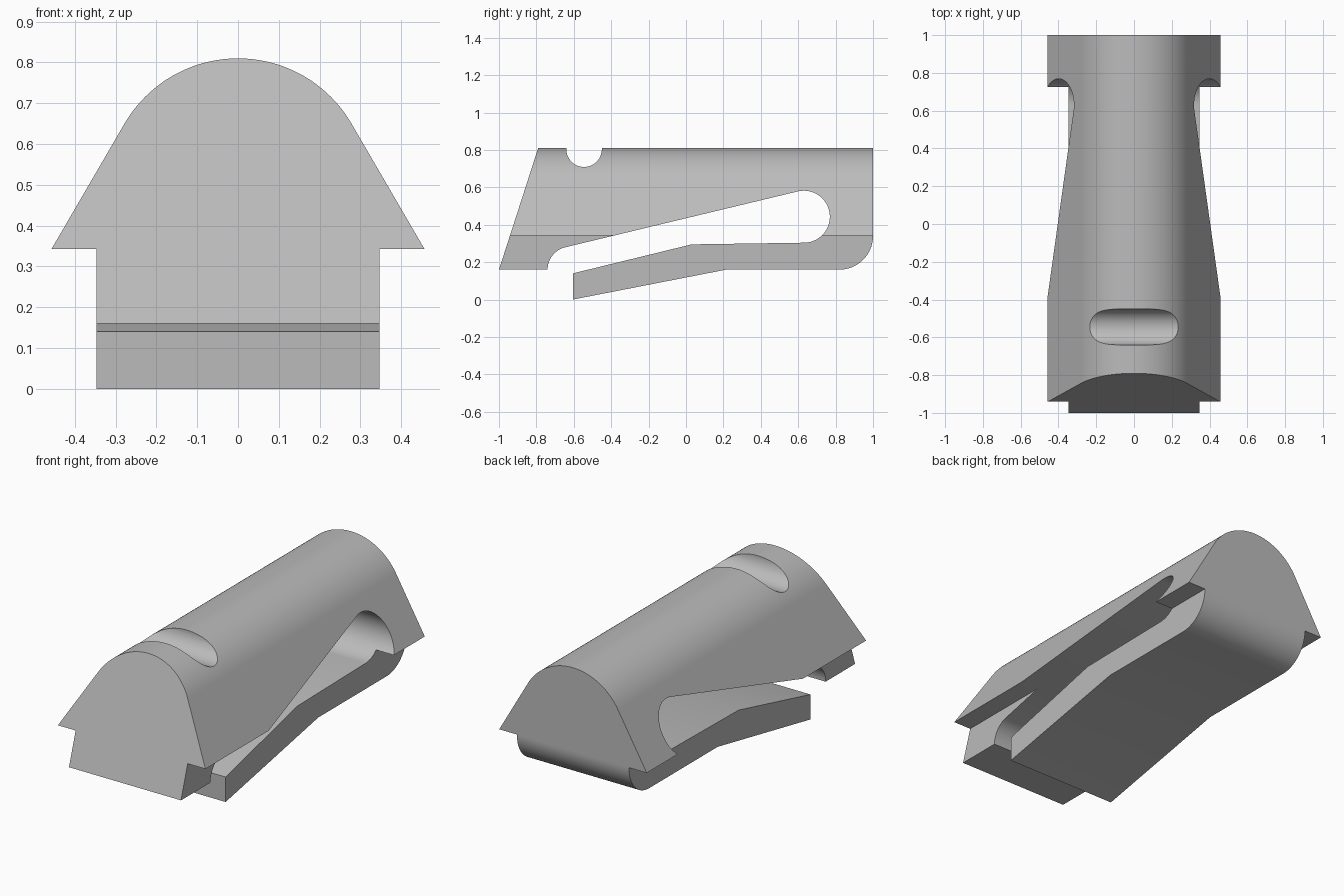
import bpy, bmesh, math
from mathutils import Vector

cube = bpy.data.objects.get("Cube")
if cube:
    bpy.data.objects.remove(cube)

gray = bpy.data.materials.new("light gray")
gray.use_nodes = True
color = (0.5, 0.5, 0.5, 1)
gray.diffuse_color = color
gray.node_tree.nodes["Principled BSDF"].inputs["Base Color"].default_value = color


def arc(cx, cz, r, start, end, steps=24):
    """Points on a circle from one angle to another, in degrees."""
    angles = [math.radians(start + (end - start) * i / steps) for i in range(steps + 1)]
    return [(cx + r * math.cos(a), cz + r * math.sin(a)) for a in angles]


def prism(name, points, depth):
    """Solid made by extruding a closed outline; depth is the full extrusion vector."""
    depth = Vector(depth)
    along_x = depth.x != 0
    bm = bmesh.new()
    verts = [bm.verts.new(Vector((0, u, v) if along_x else (u, 0, v)) - depth / 2)
             for u, v in points]
    face = bm.faces.new(verts)
    ret = bmesh.ops.extrude_face_region(bm, geom=[face])
    moved = [g for g in ret["geom"] if isinstance(g, bmesh.types.BMVert)]
    bmesh.ops.translate(bm, verts=moved, vec=depth)
    bmesh.ops.recalc_face_normals(bm, faces=bm.faces)
    mesh = bpy.data.meshes.new(name)
    bm.to_mesh(mesh)
    bm.free()
    mesh.materials.append(gray)
    obj = bpy.data.objects.new(name, mesh)
    bpy.context.collection.objects.link(obj)
    return obj


# Side outline: body, top groove, rounded heel, spring tongue and slot
side = [(-1, 0.16), (-0.79, 0.811), (-0.64, 0.83), (-0.64, 0.811)]
side[1:3] = [(-0.784, 0.83), (-0.64, 0.83)]
side += arc(-0.545, 0.804, 0.095, 180, 360)
side += [(-0.45, 0.83), (1, 0.83)]
side += arc(0.82, 0.34, 0.18, 0, -90)
side += [(0.215, 0.16), (-0.605, 0), (-0.605, 0.14), (0.03, 0.295)]
side += arc(0.63, 0.443, 0.139, -90, 103.7, 40)
side += arc(-0.617, 0.16, 0.123, 103.7, 180)

# Front outline: narrow base, overhanging eaves and arched roof
front = [(-0.347, -0.1), (0.347, -0.1), (0.347, 0.343), (0.457, 0.343)]
front += arc(0, 0.488, 0.322, 30, 150, 48)
front += [(-0.457, 0.343), (-0.347, 0.343)]

body = prism("clip_body", side, (1.4, 0, 0))
cutter = prism("cross_section_cutter", front, (0, 2.4, 0))

# Body is the common volume of both outlines
cut = body.modifiers.new("cross_section", "BOOLEAN")
cut.operation = "INTERSECT"
cut.solver = "EXACT"
cut.object = cutter
bpy.ops.object.select_all(action="DESELECT")
bpy.context.view_layer.objects.active = body
body.select_set(True)
bpy.ops.object.modifier_apply(modifier=cut.name)
bpy.data.objects.remove(cutter)
bpy.ops.object.shade_smooth_by_angle(angle=math.radians(25))
